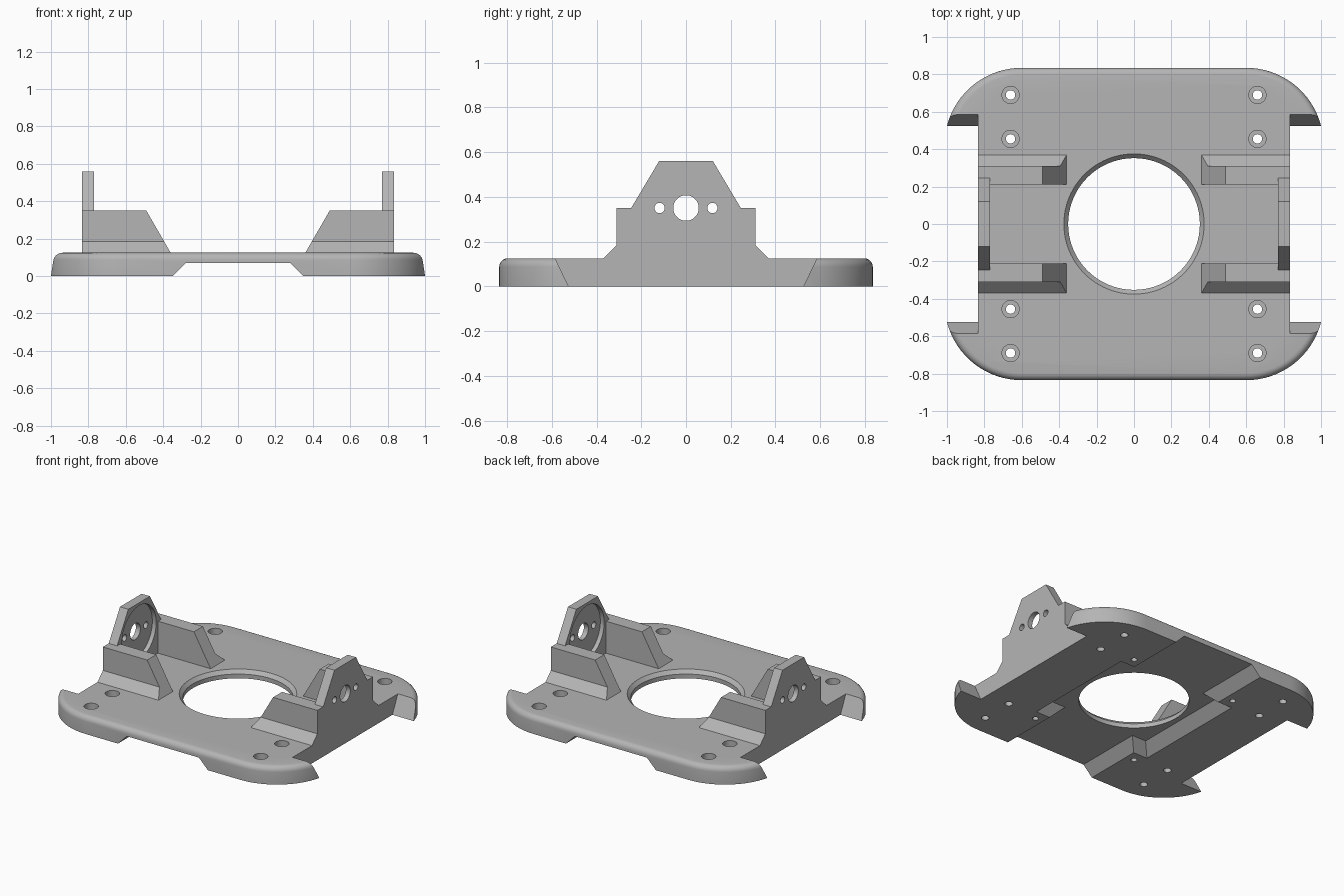
import bpy
import bmesh
from math import sin, cos, tau, asin

if "Cube" in bpy.data.objects:
    bpy.data.objects.remove(bpy.data.objects["Cube"])

TOP = 0.125      # top of the base plate
SIDE = 0.835     # half width between the corner ears, also half depth

grey = bpy.data.materials.new("plain grey")
grey.use_nodes = True
colour = (0.46, 0.46, 0.46, 1)
grey.diffuse_color = colour
grey.node_tree.nodes["Principled BSDF"].inputs["Base Color"].default_value = colour


def loft(name, rings):
    """Closed solid skinned through rings of equal length."""
    bm = bmesh.new()
    loops = [[bm.verts.new(p) for p in ring] for ring in rings]
    n = len(loops[0])
    for a, b in zip(loops, loops[1:]):
        for i in range(n):
            j = (i + 1) % n
            bm.faces.new((a[i], a[j], b[j], b[i]))
    bm.faces.new(loops[0])
    bm.faces.new(loops[-1])
    bmesh.ops.recalc_face_normals(bm, faces=bm.faces)
    mesh = bpy.data.meshes.new(name)
    bm.to_mesh(mesh)
    bm.free()
    mesh.materials.append(grey)
    obj = bpy.data.objects.new(name, mesh)
    bpy.context.collection.objects.link(obj)
    return obj


def place(axis, a, b, t):
    return {"x": (t, a, b), "y": (a, t, b), "z": (a, b, t)}[axis]


def prism(name, outline, axis, lo, hi):
    return loft(name, [[place(axis, a, b, t) for a, b in outline] for t in (lo, hi)])


def spindle(axis, ca, cb, profile, sides=48):
    """Round cutter with (radius, position) steps along an axis."""
    angles = [tau * i / sides for i in range(sides)]
    return loft("cutter", [[place(axis, ca + r * cos(w), cb + r * sin(w), t)
                            for w in angles] for r, t in profile])


def apply_modifiers(obj):
    graph = bpy.context.evaluated_depsgraph_get()
    mesh = bpy.data.meshes.new_from_object(obj.evaluated_get(graph))
    obj.modifiers.clear()
    obj.data = mesh


def cut(obj, cutter):
    mod = obj.modifiers.new("cut", "BOOLEAN")
    mod.operation = "DIFFERENCE"
    mod.solver = "EXACT"
    mod.object = cutter
    apply_modifiers(obj)
    bpy.data.objects.remove(cutter)


def mirror(obj, x=True, y=False):
    mod = obj.modifiers.new("mirror", "MIRROR")
    mod.use_axis = (x, y, False)
    mod.use_clip = False
    mod.use_mirror_merge = False
    apply_modifiers(obj)


# Base plate: straight front and back, wide arcs at the corners
start, radius, ear_y = 0.6, 0.413, 0.525
centre_y = SIDE - radius
low = asin((ear_y - centre_y) / radius)
arc = []
for i in range(17):
    w = low + (tau / 4 - low) * i / 16
    arc.append((start + radius * cos(w), centre_y + radius * sin(w)))
outline = (arc + [(-x, y) for x, y in reversed(arc)]
           + [(-x, -y) for x, y in arc] + [(x, -y) for x, y in reversed(arc)])
base = prism("base_plate", outline, "z", 0, TOP)

# Rounded upper rim
bm = bmesh.new()
bm.from_mesh(base.data)
rim = [e for e in bm.edges if all(v.co.z > TOP - 0.001 for v in e.verts)]
bmesh.ops.bevel(bm, geom=rim, offset=0.038, segments=5, profile=0.5, affect="EDGES")
bm.to_mesh(base.data)
bm.free()

# Side notches with sloping ends that leave the corner ears
notch = [(-0.477, -0.1), (0.477, -0.1), (0.621, 0.2), (-0.621, 0.2)]
for s in (-1, 1):
    cut(base, prism("cutter", notch, "x", s * SIDE, s * 1.3))

# Channel under the plate and its wider middle pocket
channel = [(-0.42, -0.07), (0.42, -0.07), (0.28, 0.07), (-0.28, 0.07)]
cut(base, prism("cutter", channel, "y", -1, 1))
pocket = [[(-w, -d, z), (w, -d, z), (w, d, z), (-w, d, z)]
          for w, d, z in ((0.53, 0.49, -0.07), (0.39, 0.35, 0.07))]
cut(base, loft("cutter", pocket))

# Large centre opening with a chamfered lip
cut(base, spindle("z", 0, 0, [(0.352, -0.1), (0.352, TOP - 0.025),
                              (0.375, TOP), (0.375, TOP + 0.1)], 96))

# Counterbored screw holes and small blind holes beneath
for sx in (-1, 1):
    for sy in (-1, 1):
        for y in (0.69, 0.455):
            cut(base, spindle("z", sx * 0.66, sy * y,
                              [(0.025, -0.1), (0.025, 0.07), (0.046, 0.07), (0.046, 0.2)], 32))
        cut(base, spindle("z", sx * 0.41, sy * 0.49, [(0.02, -0.1), (0.02, 0.07)], 24))

# Support ribs with a chamfered foot and a sloping inner end
rib = prism("support_ribs", [(0.21, TOP), (0.37, TOP), (0.31, 0.185), (0.31, 0.35), (0.21, 0.35)],
            "x", 0.36, SIDE)
for v in rib.data.vertices:
    if v.co.x < 0.5:
        v.co.x += (v.co.z - TOP) * 0.578
mirror(rib, y=True)

# Upright brackets with a round recess and three holes
half = [(0.21, TOP), (0.21, 0.35), (0.245, 0.35), (0.12, 0.56)]
bracket = prism("upright_brackets", half + [(-y, z) for y, z in reversed(half)], "x", 0.77, SIDE)
cut(bracket, spindle("x", 0, 0.35, [(0.19, 0.7), (0.19, 0.8)], 64))
for y, r in ((0, 0.057), (0.118, 0.023), (-0.118, 0.023)):
    cut(bracket, spindle("x", y, 0.35, [(r, 0.7), (r, 0.9)], 32))
mirror(bracket)

# Smooth the curves, keep the edges crisp
for obj in (base, rib, bracket):
    bpy.ops.object.select_all(action="DESELECT")
    obj.select_set(True)
    bpy.context.view_layer.objects.active = obj
    bpy.ops.object.shade_smooth_by_angle(angle=0.5)
